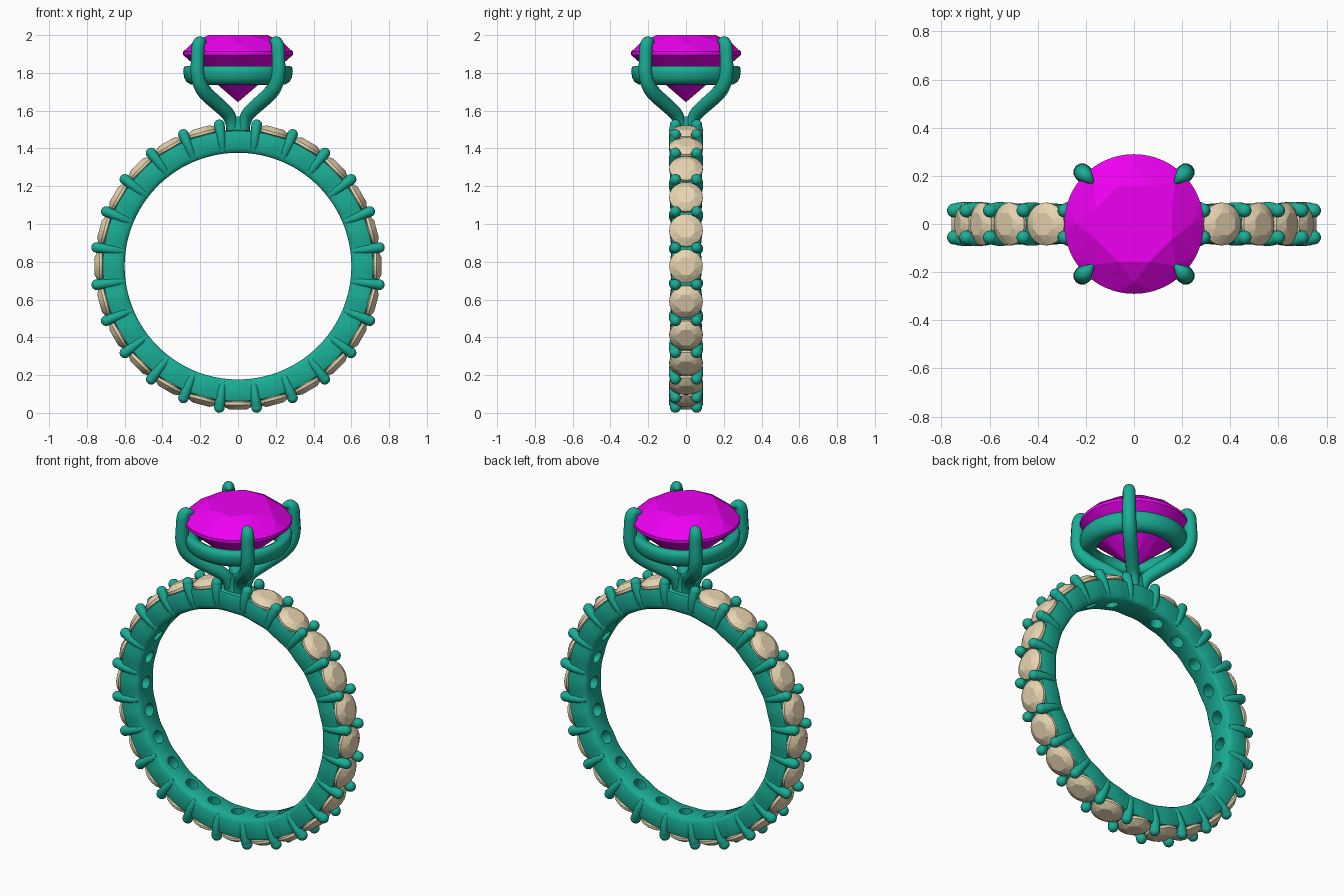
import bpy, bmesh
from math import pi, sin, cos, radians
from mathutils import Matrix, Vector

if "Cube" in bpy.data.objects:
    bpy.data.objects.remove(bpy.data.objects["Cube"])

CZ, N = 0.777, 24            # ring centre height, stone positions around the band


def material(name, col):
    m = bpy.data.materials.new(name)
    m.diffuse_color = (*col, 1)
    m.use_nodes = True
    m.node_tree.nodes["Principled BSDF"].inputs["Base Color"].default_value = m.diffuse_color
    return m


METAL = material("metal", (0.01, 0.42, 0.30))
TAN = material("small_gem", (0.80, 0.66, 0.44))
PINK = material("centre_gem", (0.85, 0.0, 0.88))


def finish(name, bm, mat, angle=None):
    bmesh.ops.recalc_face_normals(bm, faces=bm.faces)
    me = bpy.data.meshes.new(name)
    bm.to_mesh(me)
    bm.free()
    ob = bpy.data.objects.new(name, me)
    bpy.context.collection.objects.link(ob)
    me.materials.append(mat)
    if angle:
        smooth(ob, angle)
    return ob


def select(ob):
    bpy.ops.object.select_all(action='DESELECT')
    ob.select_set(True)
    bpy.context.view_layer.objects.active = ob


def smooth(ob, angle=40):
    select(ob)
    bpy.ops.object.shade_smooth_by_angle(angle=radians(angle))


def around(a):
    """Matrix taking local +z to the radial direction at angle a from the top."""
    return Matrix.Translation((0, 0, CZ)) @ Matrix.Rotation(a, 4, 'Y')


def gem(bm, mat, R, table, crown, girdle, depth, sides):
    """Round brilliant as a convex hull; girdle centred on local z = 0."""
    pts = [(0, 0, -depth)]

    def ring(n, r, z, off=0.0):
        pts.extend((r * cos(2 * pi * (i + off) / n), r * sin(2 * pi * (i + off) / n), z) for i in range(n))
    ring(8, table, crown, 0.5)
    ring(8, (table + R) * 0.525, crown * 0.58, 0)
    ring(sides, R, girdle)
    ring(sides, R, -girdle)
    ring(8, R * 0.26, -depth * 0.77, 0.5)
    verts = [bm.verts.new(mat @ Vector(p)) for p in pts]
    res = bmesh.ops.convex_hull(bm, input=verts)
    loose = [v for v in verts if v.is_valid and not v.link_faces]
    bmesh.ops.delete(bm, geom=loose, context='VERTS')


def lathe(bm, profile, segs, place):
    """Closed profile swept in a full loop; place(p, angle) gives the point."""
    rows = [[bm.verts.new(place(p, 2 * pi * i / segs)) for p in profile] for i in range(segs)]
    n = len(profile)
    for i in range(segs):
        a, b = rows[i], rows[(i + 1) % segs]
        for j in range(n):
            bm.faces.new((a[j], a[(j + 1) % n], b[(j + 1) % n], b[j]))


def tubes(name, paths, depth, res=4):
    """Smooth tubes through control points (Vector, radius factor)."""
    cu = bpy.data.curves.new(name, 'CURVE')
    cu.dimensions = '3D'
    cu.bevel_depth, cu.bevel_resolution, cu.use_fill_caps = depth, res, True
    for path in paths:
        s = cu.splines.new('NURBS')
        s.points.add(len(path) - 1)
        for p, (co, r) in zip(s.points, path):
            p.co, p.radius = (*co, 1), r
        s.order_u, s.use_endpoint_u, s.resolution_u = 3, True, 5
    ob = bpy.data.objects.new(name, cu)
    bpy.context.collection.objects.link(ob)
    cu.materials.append(METAL)
    select(ob)
    bpy.ops.object.convert(target='MESH')
    smooth(bpy.context.object, 50)


# band with gently scalloped sides
half = [(0.600, 0.064), (0.607, 0.074), (0.625, 0.081), (0.66, 0.084), (0.70, 0.084), (0.715, 0.079), (0.72, 0.07)]
profile = half + [(r, -y) for r, y in reversed(half)]
bm = bmesh.new()
lathe(bm, profile, N * 8, lambda p, a: around(a) @ Vector((0, p[1] * (0.97 + 0.04 * cos(N * a)), p[0])))
band = finish("band", bm, METAL)

# round holes behind every small stone
bm = bmesh.new()
for k in range(1, N):
    bmesh.ops.create_cone(bm, cap_ends=True, segments=20, radius1=0.036, radius2=0.036, depth=0.2,
                          matrix=around(2 * pi * k / N) @ Matrix.Translation((0, 0, 0.66)))
cutter = finish("hole_cutter", bm, METAL)
mod = band.modifiers.new("holes", 'BOOLEAN')
mod.object, mod.solver = cutter, 'EXACT'
select(band)
bpy.ops.object.modifier_apply(modifier=mod.name)
bpy.data.objects.remove(cutter)
smooth(band, 40)

# small stones, all positions except the top one
bm = bmesh.new()
for k in range(1, N):
    gem(bm, around(2 * pi * k / N) @ Matrix.Translation((0, 0, 0.727)), 0.089, 0.05, 0.032, 0.007, 0.07, 24)
finish("band_stones", bm, TAN)

# shared prongs between the stones, with ball tips
ribs = []
bm = bmesh.new()
for k in range(N):
    m = around(2 * pi * (k + 0.5) / N)
    for s in (-1, 1):
        ribs.append([(m @ Vector((0, s * y, r)), f) for r, y, f in
                     ((0.615, 0.056, 0.8), (0.65, 0.064, 1), (0.70, 0.067, 1.05), (0.735, 0.062, 1.15), (0.755, 0.056, 1.15))])
        bmesh.ops.create_uvsphere(bm, u_segments=14, v_segments=10, radius=0.029,
                                  matrix=m @ Matrix.Translation((0, s * 0.056, 0.754)))
tubes("band_prongs", ribs, 0.024, 3)
finish("band_prong_tips", bm, METAL, 60)

# centre stone
bm = bmesh.new()
gem(bm, Matrix.Translation((0, 0, 1.903)), 0.29, 0.17, 0.097, 0.009, 0.258, 64)
finish("centre_stone", bm, PINK)

# gallery ring under the centre stone
bm = bmesh.new()
gallery = [(0.200, 1.765), (0.207, 1.745), (0.225, 1.737), (0.25, 1.739), (0.272, 1.752), (0.285, 1.775),
           (0.290, 1.805), (0.287, 1.828), (0.277, 1.837), (0.25, 1.837), (0.228, 1.825), (0.207, 1.795)]
lathe(bm, gallery, 64, lambda p, a: Vector((p[0] * cos(a), p[0] * sin(a), p[1])))
finish("gallery_ring", bm, METAL, 50)

# four claws rising from the foot and folding over the stone
claw = [(0.025, 1.47, 1.0), (0.03, 1.56, 1.0), (0.09, 1.62, 1.12), (0.19, 1.705, 1.15), (0.217, 1.79, 1.1),
        (0.214, 1.88, 1.05), (0.212, 1.955, 1.05), (0.192, 1.972, 0.8), (0.172, 1.962, 0.25)]
tubes("claws", [[(Vector((sx * d, sy * d, z)), f) for d, z, f in claw] for sx in (-1, 1) for sy in (-1, 1)], 0.034)

# foot joining the claws to the band
bm = bmesh.new()
bmesh.ops.create_cone(bm, cap_ends=True, segments=32, radius1=0.068, radius2=0.056, depth=0.11,
                      matrix=Matrix.Translation((0, 0, 1.515)))
finish("head_foot", bm, METAL, 40)
